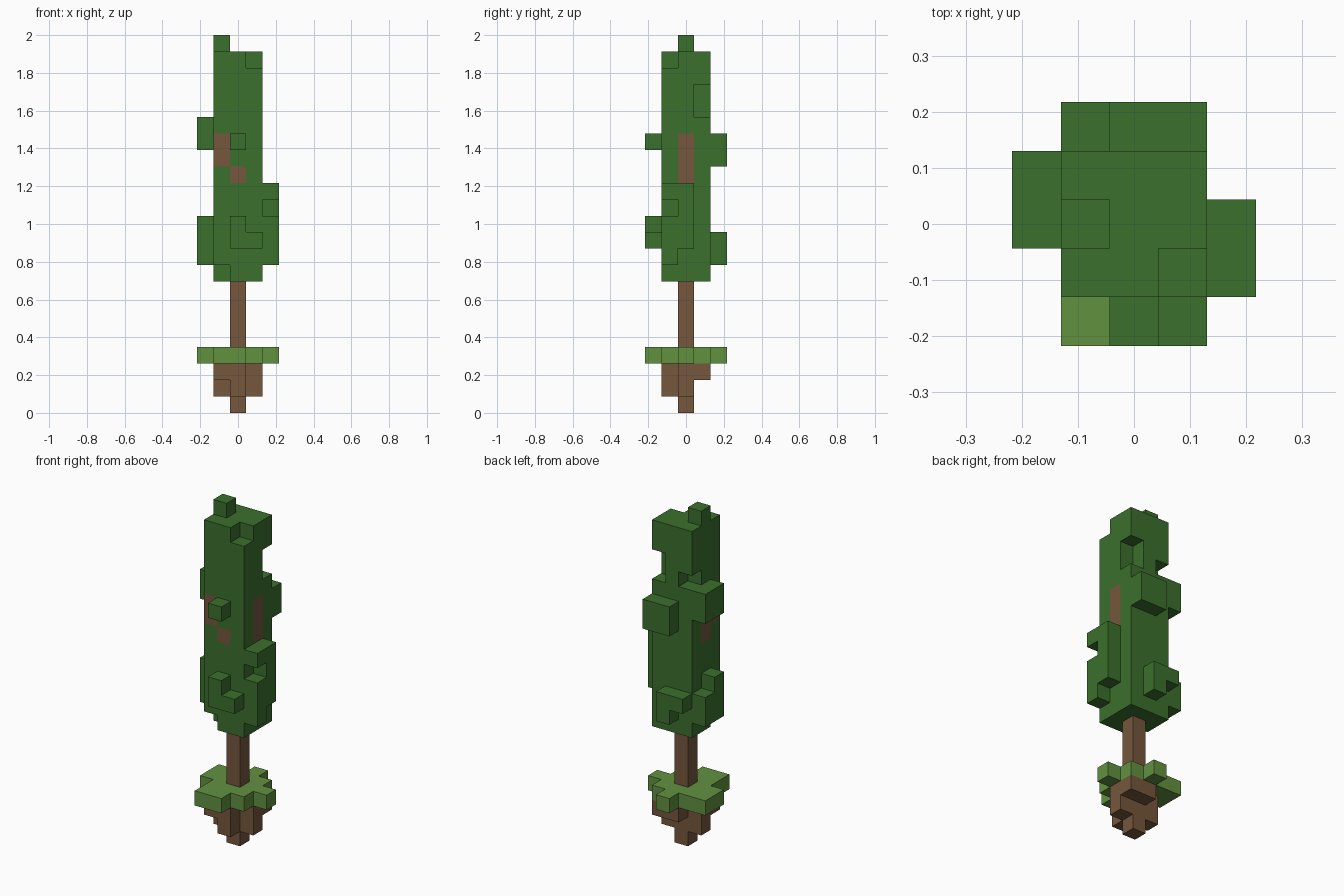
import bpy
import bmesh
from mathutils import Vector

cube = bpy.data.objects.get("Cube")
if cube:
    bpy.data.objects.remove(cube, do_unlink=True)

UNIT = 2 / 23  # edge length of one block


def material(name, rgb):
    mat = bpy.data.materials.new(name)
    mat.use_nodes = True
    colour = (*rgb, 1)
    mat.diffuse_color = colour
    mat.node_tree.nodes["Principled BSDF"].inputs["Base Color"].default_value = colour
    return mat


leaf_green = material("leaf_green", (0.044, 0.162, 0.026))
grass_green = material("grass_green", (0.122, 0.283, 0.051))
bark_brown = material("bark_brown", (0.178, 0.095, 0.045))


def block(xs, ys, zs):
    """Cells of a block, each axis given as one index or a (first, last) pair."""
    spans = [(s, s) if isinstance(s, int) else s for s in (xs, ys, zs)]
    rx, ry, rz = (range(a, b + 1) for a, b in spans)
    return {(x, y, z) for x in rx for y in ry for z in rz}


def union(*blocks):
    return set().union(*(block(*b) for b in blocks))


# Roots below the grass, tapering to a single block
roots = union(
    (0, 0, (0, 2)),
    ((-1, 1), 0, (1, 2)),
    (0, -1, (1, 2)),
    (-1, -1, 2),
    ((0, 1), 1, 2),
)

# Grass slab with uneven edges
grass = union(
    ((-1, 1), (-1, 1), 3),
    ((-1, 0), -2, 3),
    (2, 0, 3),
    (0, 2, 3),
    (-2, (0, 1), 3),
)

trunk = block(0, 0, (4, 7))

# Branch ends that show through the leaves
branches = union(
    (1, 0, (14, 16)),
    (0, -1, 14),
    (-1, -1, (15, 16)),
    (-1, 0, (14, 15)),
)

# Leaf column with its tip and the clumps on each side
leaves = union(
    ((-1, 1), (-1, 1), (8, 21)),
    (-1, 0, 22),
    # front clumps
    (0, -2, 16),
    (0, -2, (10, 11)),
    (1, -2, 10),
    # clumps on the left
    (2, (-1, 0), (10, 13)),
    (2, -1, 9),
    # back clumps
    ((0, 1), 2, (15, 16)),
    ((-1, 0), 2, 10),
    (0, 2, 9),
    # clumps on the right
    (-2, (0, 1), (16, 17)),
    (-2, (0, 1), (9, 10)),
    (-2, 0, 11),
)
# Gaps in the leaves
leaves -= union(
    (1, -1, 21),
    (1, 1, (18, 19)),
    (-1, 1, 18),
    (-1, -1, 8),
    (2, -1, 12),
)
leaves -= branches

PARTS = {
    "roots": (roots, bark_brown),
    "grass": (grass, grass_green),
    "trunk": (trunk, bark_brown),
    "branches": (branches, bark_brown),
    "leaves": (leaves, leaf_green),
}
solid = set().union(*(cells for cells, _ in PARTS.values()))
DIRECTIONS = [Vector(sign * (i == axis) for i in range(3))
              for axis in range(3) for sign in (-1, 1)]


def build(name, cells, mat):
    """Mesh of the outward faces of a set of blocks."""
    bm = bmesh.new()
    for cell in sorted(cells):
        centre = Vector(cell) + Vector((0, 0, 0.5))
        for n in DIRECTIONS:
            if tuple(int(c + d) for c, d in zip(cell, n)) in solid:
                continue
            u = Vector((n.y, n.z, n.x))
            v = n.cross(u)
            corners = (-u - v, u - v, u + v, v - u)
            bm.faces.new([bm.verts.new((centre + (n + c) / 2) * UNIT) for c in corners])
    bmesh.ops.remove_doubles(bm, verts=bm.verts, dist=UNIT / 100)
    mesh = bpy.data.meshes.new(name)
    bm.to_mesh(mesh)
    bm.free()
    mesh.materials.append(mat)
    bpy.context.scene.collection.objects.link(bpy.data.objects.new(name, mesh))


for part, (cells, mat) in PARTS.items():
    build(part, cells, mat)
